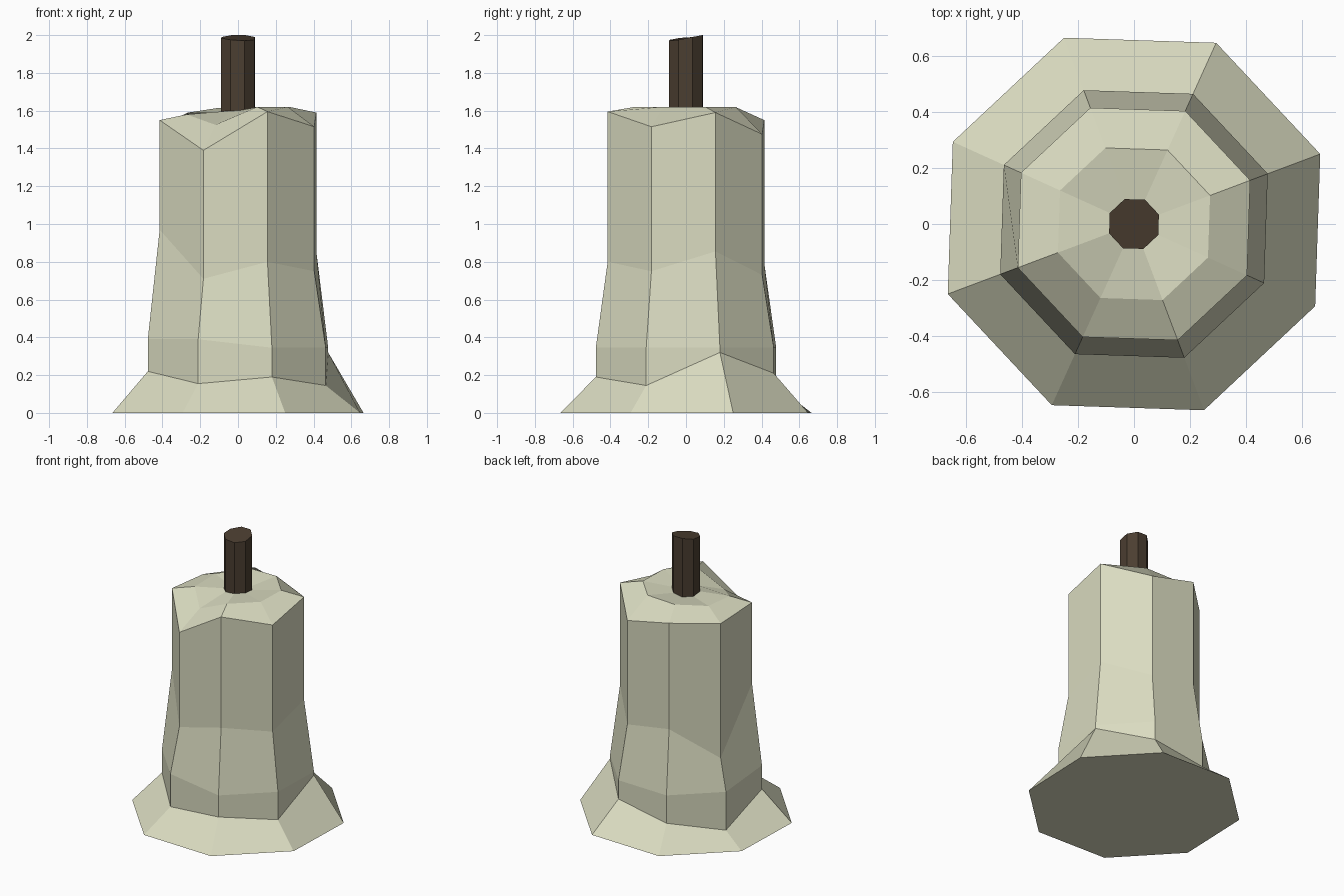
import bpy, bmesh
from math import sin, cos, radians

if "Cube" in bpy.data.objects:
    bpy.data.objects.remove(bpy.data.objects["Cube"])

SIDES, START = 8, 20.6


def material(name, color):
    m = bpy.data.materials.new(name)
    m.diffuse_color = (*color, 1)
    m.use_nodes = True
    m.node_tree.nodes["Principled BSDF"].inputs["Base Color"].default_value = m.diffuse_color
    return m


def loft(name, rings, mat):
    """Stack octagon rings given as (radius, height or eight heights); cap both ends."""
    bm = bmesh.new()
    loops = []
    for r, z in rings:
        zs = z if isinstance(z, list) else [z] * SIDES
        loops.append([bm.verts.new((r * cos(radians(START + 45 * i)),
                                    r * sin(radians(START + 45 * i)), zs[i]))
                      for i in range(SIDES)])
    for a, b in zip(loops, loops[1:]):
        for i in range(SIDES):
            j = (i + 1) % SIDES
            bm.faces.new((a[i], a[j], b[j], b[i]))
    bm.faces.new(loops[0][::-1])
    bm.faces.new(loops[-1])
    me = bpy.data.meshes.new(name)
    bm.to_mesh(me)
    bm.free()
    me.materials.append(mat)
    ob = bpy.data.objects.new(name, me)
    bpy.context.collection.objects.link(ob)
    return ob


wax = material("wax", (0.70, 0.71, 0.53))
burnt = material("burnt_wick", (0.07, 0.048, 0.03))

# Wax body: melted skirt, lower band, taper, column, sagging rim and shallow pool
loft("candle_wax", [
    (0.71, 0.0),
    (0.51, [.32, .21, .145, .07, .22, .155, .19, .145]),
    (0.51, [.345, .345, .345, .345, .39, .39, .345, .345]),
    (0.443, [.855, .73, .79, .56, .97, .71, .80, .75]),
    (0.443, [1.59, 1.475, 1.55, 1.525, 1.55, 1.39, 1.595, 1.515]),
    (0.29, [1.62, 1.62, 1.615, 1.59, 1.58, 1.525, 1.62, 1.62]),
    (0.09, [1.60, 1.59, 1.58, 1.58, 1.59, 1.60, 1.605, 1.605]),
], wax)

# Wick with an uneven burnt tip
loft("wick", [
    (0.095, 1.55),
    (0.095, [1.99, 2.0, 2.0, 1.99, 1.985, 1.975, 1.97, 1.975]),
], burnt)
